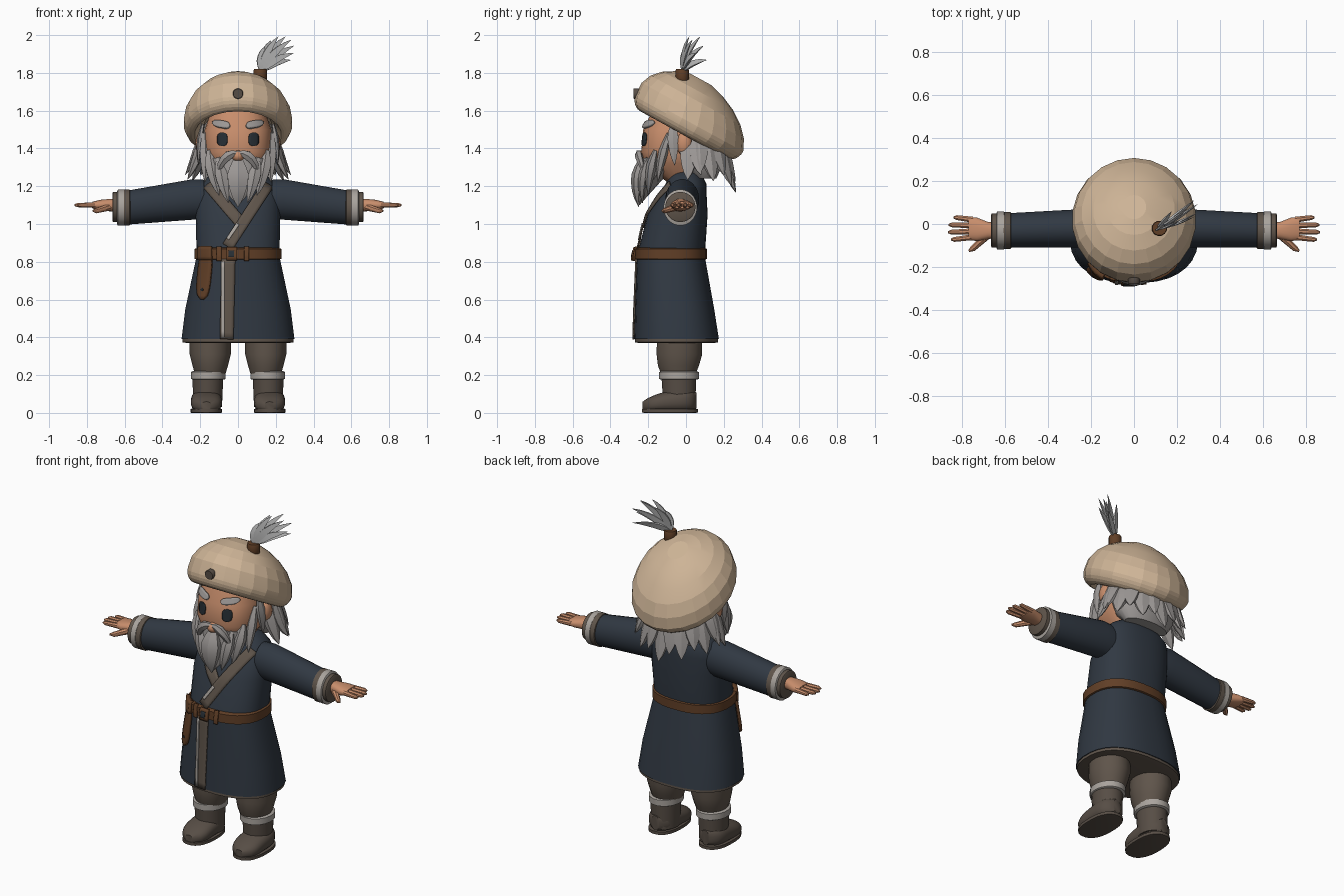
import bpy, bmesh, math
from mathutils import Matrix, Vector

cube = bpy.data.objects.get("Cube")
if cube:
    bpy.data.objects.remove(cube, do_unlink=True)

X, Y, Z = Vector((1, 0, 0)), Vector((0, 1, 0)), Vector((0, 0, 1))
BOXY = 2.4  # squareness of the body cross-sections


def material(name, *rgb):
    m = bpy.data.materials.new(name)
    m.use_nodes = True
    m.diffuse_color = (*rgb, 1)
    m.node_tree.nodes["Principled BSDF"].inputs["Base Color"].default_value = (*rgb, 1)
    return m


coat = material("dark blue cloth", .03, .04, .055)
cream = material("cream felt", .62, .46, .31)
skin = material("skin", .58, .27, .15)
grey = material("grey hair", .33, .31, .3)
brown = material("brown wool", .115, .09, .07)
boot = material("boot leather", .095, .075, .06)
leather = material("belt leather", .12, .05, .02)
fur = material("pale fur", .4, .37, .34)
white = material("feather white", .5, .5, .5)
dark = material("eye dark", .02, .027, .034)


def finish(name, bm, mat, mirror=False, thick=0, angle=40):
    bmesh.ops.recalc_face_normals(bm, faces=bm.faces)
    mesh = bpy.data.meshes.new(name)
    bm.to_mesh(mesh)
    bm.free()
    mesh.materials.append(mat)
    ob = bpy.data.objects.new(name, mesh)
    bpy.context.collection.objects.link(ob)
    if thick:
        mod = ob.modifiers.new("thickness", "SOLIDIFY")
        mod.thickness, mod.offset = thick, 0
    if mirror:
        mod = ob.modifiers.new("mirror", "MIRROR")
        mod.use_mirror_merge = False
    bpy.ops.object.select_all(action="DESELECT")
    ob.select_set(True)
    bpy.context.view_layer.objects.active = ob
    bpy.ops.object.shade_smooth_by_angle(angle=math.radians(angle))


def sweep(bm, rings, axis=None, side=X, n=24, p=2):
    """Skin over rings of (centre, half width along side, half depth)."""
    centres = [Vector(ring[0]) for ring in rings]
    last = len(rings) - 1
    loops = []
    for i, (centre, wide, deep) in enumerate(rings):
        t = axis or centres[min(i + 1, last)] - centres[max(i - 1, 0)]
        t = t.normalized()
        s = (side - t * side.dot(t)).normalized()
        u = t.cross(s)
        loop = []
        for k in range(n):
            a = math.tau * (k + .5) / n
            co, si = math.cos(a), math.sin(a)
            across = math.copysign(abs(co) ** (2 / p), co) * wide
            along = math.copysign(abs(si) ** (2 / p), si) * deep
            loop.append(bm.verts.new(centres[i] + s * across + u * along))
        loops.append(loop)
    for lo, hi in zip(loops, loops[1:]):
        for k in range(n):
            j = (k + 1) % n
            bm.faces.new((lo[k], lo[j], hi[j], hi[k]))
    bm.faces.new(loops[0][::-1])
    bm.faces.new(loops[-1])


def solid(name, mat, rings, axis=Z, side=X, n=24, p=2, mirror=False, angle=40):
    bm = bmesh.new()
    sweep(bm, rings, axis, side, n, p)
    finish(name, bm, mat, mirror, angle=angle)


def stack(*rows, x=0):
    """Upright rings from rows of height, y, half width, half depth."""
    return [((x, y, z), wide, deep) for z, y, wide, deep in rows]


def band(name, mat, centre, axis, side, length, wide, deep, **options):
    """Short drum with softened rims."""
    rings = [(Vector(centre) + axis * length * offset, wide * size, deep * size)
             for offset, size in ((-.5, .92), (-.4, 1), (.4, 1), (.5, .92))]
    solid(name, mat, rings, axis, side, **options)


def blob(name, mat, centre, size, mirror=False):
    bm = bmesh.new()
    place = Matrix.Translation(centre) @ Matrix.Diagonal((*size, 1))
    bmesh.ops.create_uvsphere(bm, u_segments=16, v_segments=10, radius=1, matrix=place)
    finish(name, bm, mat, mirror)


def lock(bm, root, bend, tip, width, side=X, flat=.5, n=6):
    """Pointed tuft along a bent path."""
    root, bend, tip = Vector(root), Vector(bend), Vector(tip)
    rings, steps = [], 6
    for i in range(steps + 1):
        f = i / steps
        centre = root.lerp(bend, f).lerp(bend.lerp(tip, f), f)
        w = width * (min(1, .4 + 2 * f) * (1 - f ** 3) + .03)
        rings.append((centre, w, w * flat))
    sweep(bm, rings, None, side, n)


def front(body, x, z):
    """Front surface y of a body built from upright rings."""
    z = min(max(z, body[0][0][2]), body[-1][0][2])
    for (low, wide, deep), (high, wider, deeper) in zip(body, body[1:]):
        if z <= high[2]:
            f = (z - low[2]) / (high[2] - low[2])
            a, b = wide + (wider - wide) * f, deep + (deeper - deep) * f
            bulge = max(0, 1 - abs(x / a) ** BOXY) ** (1 / BOXY)
            return low[1] + (high[1] - low[1]) * f - b * bulge


def strip(name, mat, body, start, end, half, lift=.004, thick=.008, rounded=False, mirror=False):
    """Thin band laid on the front of a body between two x, z points."""
    start, end = Vector(start), Vector(end)
    across = (end - start).orthogonal().normalized()
    bm, rows, count, cols = bmesh.new(), [], 12, 5
    for i in range(count + 1):
        f = i / count
        w = half * max(.15, (1 - abs(2 * f - 1) ** 3) ** .4) if rounded else half
        spots = [start.lerp(end, f) + across * w * (2 * k / (cols - 1) - 1) for k in range(cols)]
        rows.append([bm.verts.new((q.x, front(body, q.x, q.y) - lift, q.y)) for q in spots])
    for lo, hi in zip(rows, rows[1:]):
        for k in range(cols - 1):
            bm.faces.new((lo[k], lo[k + 1], hi[k + 1], hi[k]))
    finish(name, bm, mat, mirror, thick)


# Coat with crossed lapels and a trimmed front edge
torso = stack((.83, -.08, .22, .18), (1.05, -.045, .225, .16), (1.15, -.02, .22, .13),
              (1.21, 0, .2, .11), (1.25, 0, .16, .09), (1.3, 0, .08, .07))
skirt = stack((.39, -.05, .3, .225), (.55, -.06, .28, .21), (.83, -.08, .22, .18))
solid("coat_torso", coat, torso, n=32, p=BOXY)
solid("coat_skirt", coat, skirt, n=32, p=BOXY)
band("skirt_hem", brown, (0, -.05, .39), Z, X, .04, .295, .22, n=32, p=BOXY)
strip("right_lapel", brown, torso, (-.16, 1.21), (.02, 1), .03)
strip("left_lapel", brown, torso, (.16, 1.21), (-.055, .88), .03, lift=.009)
strip("lapel_fur", fur, torso, (0, 1), (-.055, .92), .008, lift=.014)
strip("skirt_trim", brown, skirt, (-.06, .39), (-.05, .82), .036)
strip("skirt_trim_fur", fur, skirt, (-.08, .4), (-.08, .8), .008, lift=.009)

# Sleeves and layered cuffs
solid("sleeves", coat, [((.18, -.02, 1.13), .085, .105), ((.24, -.02, 1.13), .09, .108),
                        ((.6, -.03, 1.085), .08, .09)], X, Y, mirror=True)
band("cuff_bands", brown, (.59, -.03, 1.087), X, Y, .04, .087, .096, mirror=True)
band("cuff_fur", fur, (.62, -.03, 1.087), X, Y, .04, .089, .096, mirror=True)
band("cuff_linings", brown, (.645, -.03, 1.09), X, Y, .04, .08, .08, mirror=True)

# Hands: palm, four fanned fingers and a thumb
bm = bmesh.new()
sweep(bm, [((.62, -.03, 1.1), .035, .033), ((.68, -.03, 1.1), .04, .033),
           ((.73, -.025, 1.1), .055, .028), ((.77, -.02, 1.1), .054, .018)], X, Y, p=BOXY)
for i in range(4):
    base, tip, reach = .02 - .027 * i, .03 - .034 * i, .866 - .009 * (i - 1.7) ** 2
    sweep(bm, [((.75, base, 1.1), .015, .016), ((reach - .015, tip, 1.1), .012, .012),
               ((reach, tip, 1.1), .005, .005)], None, Y, 8)
sweep(bm, [((.68, -.05, 1.09), .02, .02), ((.75, -.115, 1.07), .014, .014),
           ((.768, -.126, 1.07), .005, .005)], None, Y, 8)
finish("hands", bm, skin, True)

# Belt with buckle, keeper loops and hanging end
band("belt", leather, (0, -.08, .842), Z, X, .065, .232, .192, n=32, p=BOXY)
strip("buckle_plate", leather, torso, (-.06, .842), (-.005, .842), .034, lift=.022, thick=.016)
strip("buckle_gap", dark, torso, (-.05, .842), (-.02, .842), .018, lift=.03, thick=.004)
for label, x in (("left", .045), ("right", -.1)):
    strip(label + "_belt_loop", leather, torso, (x, .805), (x, .88), .012, lift=.018, thick=.012)
strip("belt_end", leather, skirt, (-.19, .6), (-.165, .86), .034, .016, .016, rounded=True)
strip("belt_knot", leather, torso, (-.205, .845), (-.14, .845), .036, .022, .024)
strip("belt_hole", dark, skirt, (-.19, .645), (-.19, .66), .006, .026, .004, rounded=True)

# Trousers and boots
solid("trousers", brown, stack((.2, -.04, .08, .09), (.25, -.04, .095, .11), (.31, -.035, .11, .122),
                               (.43, -.035, .11, .12), x=.147), n=20, mirror=True)
band("boot_cuffs", fur, (.157, -.037, .198), Z, X, .045, .092, .106, n=20, mirror=True)
solid("boot_shafts", boot, stack((.03, -.035, .076, .085), (.19, -.038, .083, .093), x=.16),
      n=20, mirror=True)
foot, steps = [], 10
for i in range(steps + 1):
    f = i / steps
    ends = max(.3, (1 - abs(2 * f - 1) ** 4) ** .5)
    high = .066 - .03 * f ** 2
    foot.append(((.167, .055 - .285 * f, high), .083 * ends, high * (.5 + ends / 2)))
solid("boot_feet", boot, foot, -Y, n=20, p=BOXY, mirror=True)
band("boot_soles", boot, (.168, -.085, .011), Z, X, .022, .085, .149, p=BOXY, mirror=True)

# Head and face
head = stack((1.2, 0, .08, .07), (1.26, -.04, .11, .11), (1.32, -.06, .158, .16), (1.38, -.06, .177, .178),
             (1.5, -.055, .177, .172), (1.66, -.03, .12, .12))
solid("head", skin, head, n=32, p=BOXY)
blob("nose", skin, (0, -.235, 1.36), (.033, .034, .03))
blob("ears", skin, (.195, -.01, 1.425), (.03, .042, .062), mirror=True)
strip("eyes", dark, head, (.083, 1.412), (.083, 1.484), .027, .004, .006, True, True)
strip("brows", grey, head, (.042, 1.52), (.132, 1.535), .018, .008, .016, True, True)

# Beard, moustache and side whiskers
beard, steps = [], 6
for i in range(steps + 1):
    f = i / steps
    beard.append(((0, -.13 - .12 * f, 1.35 - .25 * f), .16 * (1 - f ** 1.5) + .004, .105 * (1 - f) + .004))
solid("beard", grey, beard, n=14, angle=30)
bm = bmesh.new()
lock(bm, (0, -.235, 1.34), (0, -.28, 1.22), (0, -.25, 1.09), .066)
finish("beard_centre", bm, grey, angle=25)
bm = bmesh.new()
lock(bm, (0, -.25, 1.375), (.09, -.26, 1.38), (.115, -.21, 1.235), .027, Z + X, .8)
lock(bm, (.176, -.09, 1.48), (.165, -.14, 1.33), (.175, -.15, 1.22), .037, flat=.7)
lock(bm, (.15, -.16, 1.39), (.14, -.2, 1.27), (.1, -.2, 1.15), .04, flat=.7)
lock(bm, (.1, -.2, 1.35), (.09, -.245, 1.23), (.05, -.23, 1.11), .038, flat=.7)
finish("moustache_and_whiskers", bm, grey, True, angle=25)

# Hair mass with flared locks around the back
solid("hair", grey, stack((1.24, .1, .14, .06), (1.3, .085, .185, .105), (1.4, .075, .198, .145),
                          (1.58, .04, .17, .16)), n=20, angle=30)
bm, count = bmesh.new(), 13
for i in range(count):
    a = math.pi * (i / (count - 1) * 1.08 - .04)
    out, along = Vector((math.cos(a), math.sin(a), 0)), Vector((-math.sin(a), math.cos(a), 0))
    centre = Vector((0, .04 - .02 * out.y, 0))
    tip = 1.165 + .07 * abs(out.x) + .04 * (i % 2)
    wide = 1 + .1 * abs(out.x)
    lock(bm, centre + out * .17 + Z * 1.48, centre + out * .2 * wide + Z * (tip + .1),
         centre + out * .245 * wide + Z * tip, .055, along)
finish("hair_locks", bm, grey, angle=25)
bm = bmesh.new()
lock(bm, (.185, -.07, 1.53), (.21, -.07, 1.42), (.21, -.06, 1.31), .034, Y)
lock(bm, (.2, .05, 1.47), (.23, .05, 1.33), (.28, .08, 1.26), .038, Y)
finish("temple_locks", bm, grey, True, angle=25)

# Tilted felt hat: rolled rim below, leaning dome above
tilt = Vector((0, .48, .877)).normalized()
slope = tilt.cross(X)
seat = Vector((0, 0, 1.47))
rings = [(seat + tilt * .06, .18, .2)]
for degrees in range(-90, 90, 15):
    s, c = math.sin(math.radians(degrees)), math.cos(math.radians(degrees))
    if s < 0:
        size, high, lean = .8 + .2 * c, .07 + .075 * s, -.015
    else:
        size, high, lean = c ** 1.2, .07 + .235 * s, -.015 - .06 * s
    rings.append((seat + slope * lean + tilt * high, .289 * size, .322 * size))
solid("hat", cream, rings, tilt, n=22, angle=12)
band("hat_button", boot, (0, -.258, 1.69), -Y, X, .04, .028, .028, n=14)

# Plume: bead and a fan of blades
band("plume_bead", leather, (.118, -.02, 1.79), Z, X, .06, .036, .036, n=12)
root, count = Vector((.12, -.02, 1.81)), 8
bm = bmesh.new()
for i in range(count):
    f = i / (count - 1)
    a, arch = math.radians(10 + 60 * f), math.sin(math.pi * f)
    reach = .13 + .04 * f + .08 * arch
    tip = root + Vector((reach * math.sin(a), .02 + .06 * f + .05 * (i % 2), reach * math.cos(a)))
    lock(bm, root, root.lerp(tip, .5) + Vector((-.02, -.02, .02)), tip, .028, Vector((1, .3, -.7)), .25, 4)
finish("plume", bm, white, angle=25)
